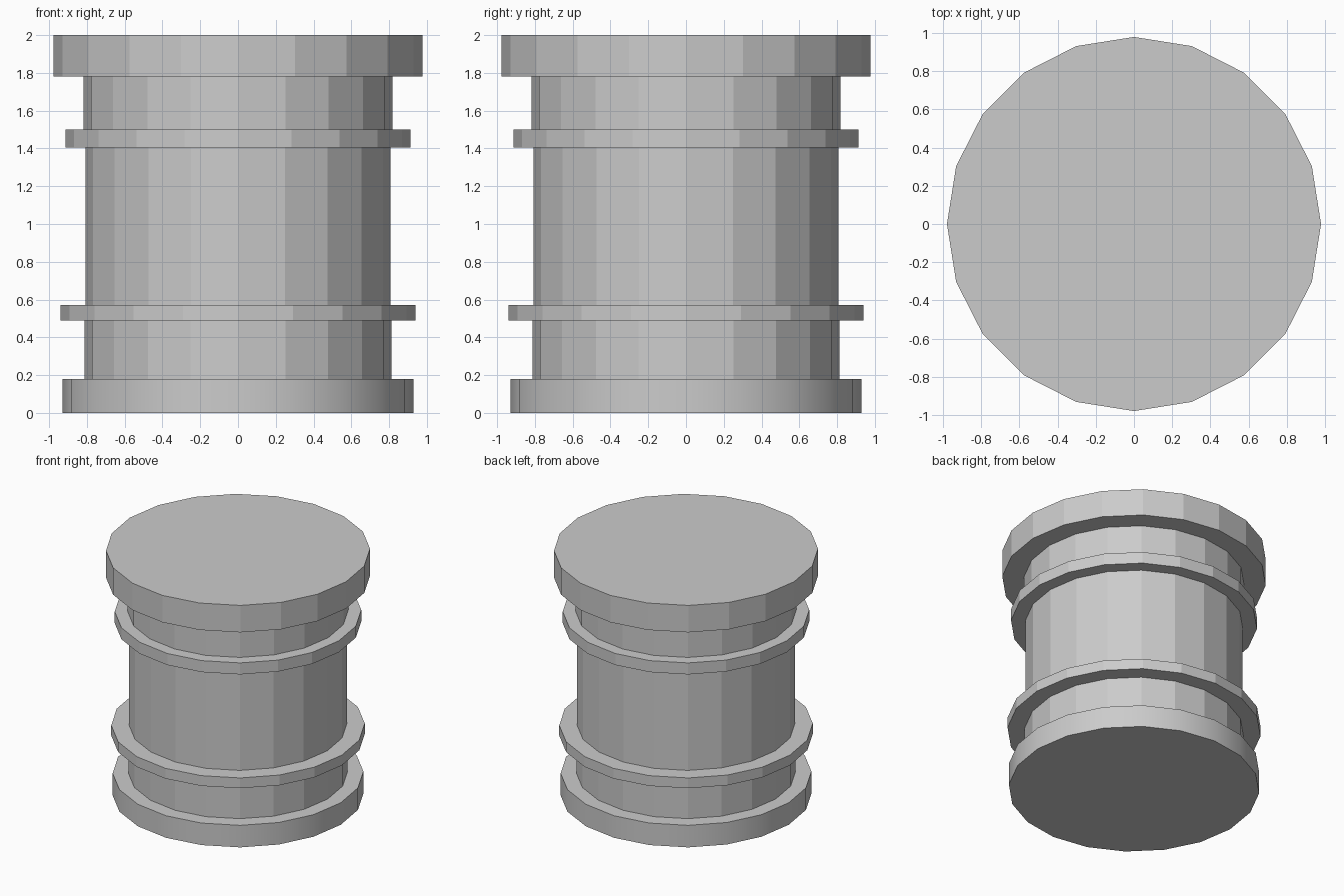
import bpy, bmesh, math

if "Cube" in bpy.data.objects:
    bpy.data.objects.remove(bpy.data.objects["Cube"])

SIDES = 20

# Stacked bands from the ground up: radius, bottom z, top z
bands = [
    (0.929, 0.00, 0.18),   # base
    (0.812, 0.18, 0.488),  # lower drum
    (0.939, 0.488, 0.572), # lower ring
    (0.807, 0.572, 1.406), # main drum
    (0.913, 1.406, 1.50),  # upper ring
    (0.817, 1.50, 1.78),   # neck
    (0.978, 1.78, 2.00),   # cap
]

bm = bmesh.new()


def ring(radius, z):
    return [bm.verts.new((radius * math.cos(2 * math.pi * i / SIDES),
                          radius * math.sin(2 * math.pi * i / SIDES), z))
            for i in range(SIDES)]


def bridge(low, high, smooth=False):
    for i in range(SIDES):
        j = (i + 1) % SIDES
        bm.faces.new((low[i], low[j], high[j], high[i])).smooth = smooth


# Walls and the steps between them, as one closed turned shell
previous = None
for n, (radius, z0, z1) in enumerate(bands):
    low, high = ring(radius, z0), ring(radius, z1)
    if previous:
        bridge(previous, low)
    else:
        bm.faces.new(low[::-1])       # underside
    bridge(low, high, smooth=(n == 0))  # only the base wall is smooth
    previous = high
bm.faces.new(previous)                # flat top

# Keep the base rims crisp
for edge in bm.edges:
    if len({f.smooth for f in edge.link_faces}) > 1:
        edge.smooth = False

mesh = bpy.data.meshes.new("banded_drum")
bm.to_mesh(mesh)
bm.free()
bpy.context.collection.objects.link(bpy.data.objects.new("banded_drum", mesh))
